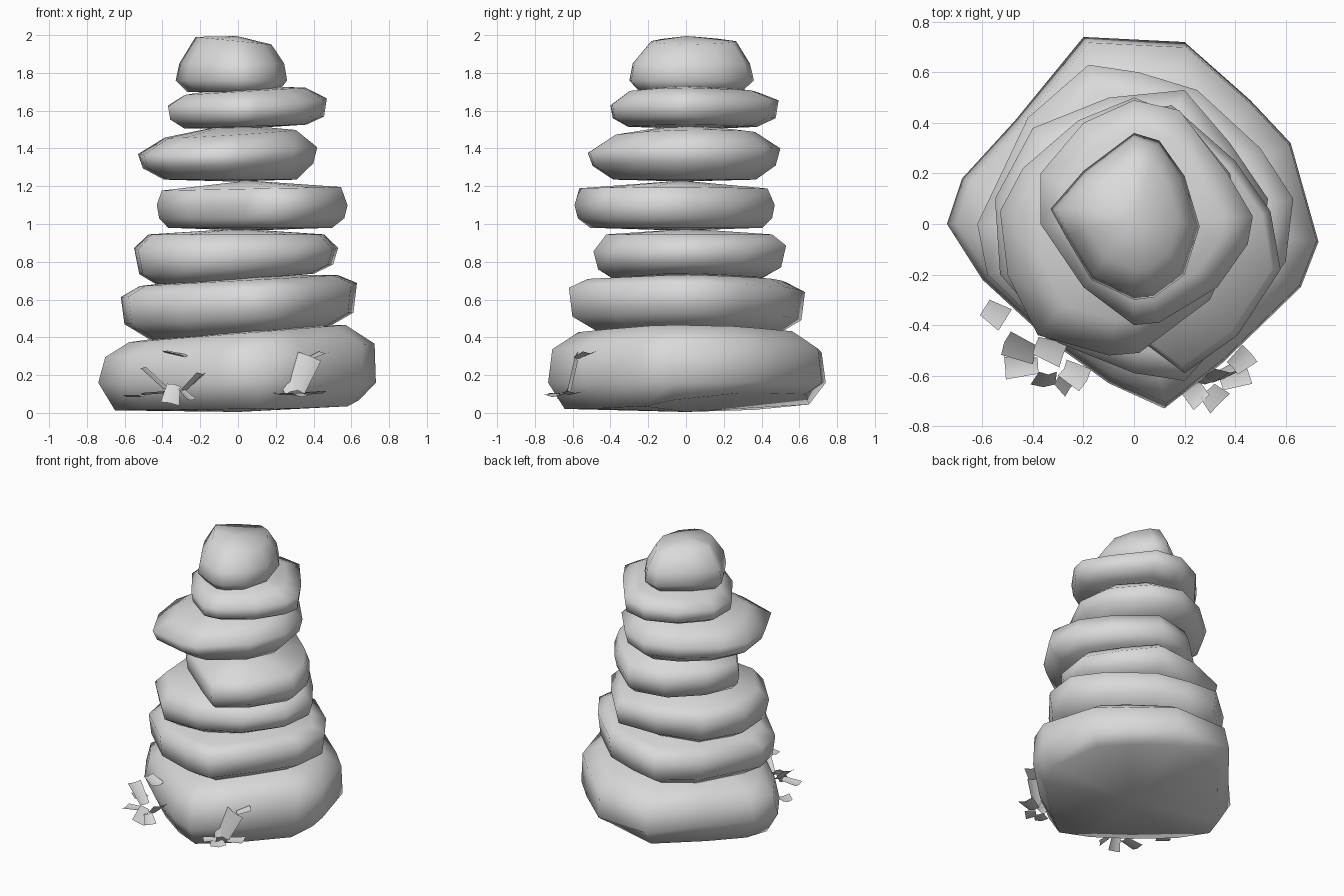
import bpy, bmesh, math
from mathutils import Vector

stone_mat = bpy.data.materials.new("stone grey")
stone_mat.diffuse_color = (0.7, 0.7, 0.7, 1)


def finish(name, bm, angle):
    mesh = bpy.data.meshes.new(name)
    bm.to_mesh(mesh)
    bm.free()
    mesh.materials.append(stone_mat)
    ob = bpy.data.objects.new(name, mesh)
    bpy.context.collection.objects.link(ob)
    bpy.ops.object.select_all(action='DESELECT')
    ob.select_set(True)
    bpy.context.view_layer.objects.active = ob
    bpy.ops.object.shade_smooth_by_angle(angle=math.radians(angle))


# A stone: one plan outline stacked in rings (scale, z, x tilt, y tilt, x shift, y shift),
# closed by low domes; rise lifts the back right of the underside
def stone(name, outline, rings, z_bottom, z_top, rise=0):
    bm = bmesh.new()
    loops = []
    for k, (s, z, tx, ty, dx, dy) in enumerate(rings):
        loop = []
        for x, y in outline:
            px, py = x * s + dx, y * s + dy
            lift = rise * max(0, px + py - .3) if k == 0 else 0
            loop.append(bm.verts.new((px, py, z + tx * px + ty * py + lift)))
        loops.append(loop)
    n = len(outline)
    cx = sum(p[0] for p in outline) / n * 0.5
    cy = sum(p[1] for p in outline) / n * 0.5
    for a, b in zip(loops, loops[1:]):
        for i in range(n):
            j = (i + 1) % n
            bm.faces.new((a[i], a[j], b[j], b[i]))
    for loop, z in ((loops[0], z_bottom), (loops[-1], z_top)):
        c = bm.verts.new((cx, cy, z))
        for i in range(n):
            bm.faces.new((loop[i], loop[(i + 1) % n], c))
    bmesh.ops.recalc_face_normals(bm, faces=bm.faces)
    finish(name, bm, 100)


stone("base_stone",
      [(-.74, 0), (-.6, -.22), (-.35, -.45), (-.1, -.63), (.12, -.73), (.35, -.55), (.66, -.25),
       (.73, -.07), (.62, .32), (.46, .49), (.2, .72), (-.2, .74), (-.47, .41), (-.68, .18)],
      [(.88, .02, .01, 0, 0, 0), (1, .16, 0, 0, 0, 0), (.97, .33, .05, 0, .015, 0),
       (.78, .42, .08, 0, 0, 0)], .005, .455, rise=.15)

stone("second_stone",
      [(-.62, 0), (-.42, .42), (-.18, .63), (.02, .6), (.25, .53), (.5, .3), (.63, .1),
       (.6, -.15), (.4, -.4), (.2, -.62), (0, -.59), (-.3, -.47), (-.58, -.2)],
      [(.74, .415, .07, 0, 0, 0), (.97, .5, .05, 0, 0, 0), (1, .65, .06, 0, 0, 0),
       (.84, .70, .055, 0, 0, 0)], .41, .735)

stone("third_stone",
      [(-.55, .1), (-.53, -.2), (-.3, -.46), (0, -.49), (.3, -.38), (.5, -.15), (.53, .1),
       (.38, .32), (.2, .53), (-.1, .5), (-.4, .38)],
      [(.76, .705, .08, 0, 0, 0), (.95, .76, .05, 0, 0, 0), (1, .87, 0, .03, 0, 0),
       (.86, .945, 0, 0, 0, 0)], .70, .975)

stone("fourth_stone",
      [(-.43, 0), (-.27, -.21), (.04, -.47), (.2, -.59), (.41, -.44), (.58, -.18), (.54, .05),
       (.4, .25), (.15, .47), (-.12, .42), (-.33, .22)],
      [(.86, .98, 0, 0, 0, 0), (.97, 1.03, 0, 0, 0, 0), (1, 1.1, 0, 0, 0, 0),
       (.94, 1.185, .02, 0, 0, -.01)], .965, 1.23)

stone("fifth_stone",
      [(-.53, .05), (-.5, -.2), (-.38, -.44), (-.1, -.52), (.02, -.51), (.3, -.3), (.42, -.05),
       (.38, .2), (.2, .42), (0, .5), (-.22, .41), (-.44, .22)],
      [(.74, 1.235, 0, 0, 0, 0), (.95, 1.31, .03, 0, 0, 0), (1, 1.39, .04, .02, 0, 0),
       (.73, 1.48, .06, .02, 0, 0)], 1.225, 1.53)

stone("sixth_stone",
      [(0, .49), (.18, .45), (.37, .2), (.47, .03), (.45, -.08), (.33, -.25), (.1, -.39),
       (0, -.4), (-.2, -.25), (-.37, 0), (-.37, .2), (-.2, .4)],
      [(.77, 1.515, .03, 0, 0, 0), (.97, 1.56, .02, 0, 0, 0), (1, 1.64, .05, .03, 0, 0),
       (.76, 1.70, .06, 0, 0, 0)], 1.505, 1.735)

stone("top_stone",
      [(0, .36), (.1, .33), (.2, .19), (.26, -.01), (.2, -.2), (.08, -.29), (0, -.3),
       (-.17, -.22), (-.27, -.05), (-.33, .06), (-.2, .21)],
      [(.82, 1.7, 0, 0, 0, 0), (1, 1.76, 0, 0, 0, 0), (.94, 1.85, 0, 0, 0, 0),
       (.68, 1.968, -.1, 0, 0, .02)], 1.69, 1.995)


# A leaf: folded blade, narrower at the base than at the tip
def leaf(bm, base, tip, width):
    base, tip = Vector(base), Vector(tip)
    d = (tip - base).normalized()
    ref = Vector((0, 0, 1)) if abs(d.z) < .75 else Vector((0, 1, 0))
    side = d.cross(ref).normalized()
    fold = side.cross(d) * width * .06
    b = [bm.verts.new(base + side * width * k + f) for k, f in
         ((-.36, fold), (0, -fold), (.36, fold))]
    t = [bm.verts.new(tip + side * width * k + f) for k, f in
         ((-.5, fold), (0, -fold), (.5, fold))]
    for i in range(2):
        bm.faces.new((b[i], b[i + 1], t[i + 1], t[i]))


def tuft(name, leaves):
    bm = bmesh.new()
    for base, tip, width in leaves:
        leaf(bm, base, tip, width)
    finish(name, bm, 60)


# Leaf tufts at the front foot of the base stone
tuft("left_leaves", [
    ((-.39, -.52, .13), (-.51, -.47, .24), .10),
    ((-.28, -.57, .12), (-.19, -.62, .21), .10),
    ((-.34, -.59, .15), (-.36, -.64, .05), .10),
    ((-.39, -.48, .325), (-.28, -.52, .30), .10),
    ((-.38, -.56, .11), (-.51, -.57, .10), .09),
    ((-.30, -.61, .12), (-.25, -.65, .07), .08),
    ((-.59, -.33, .09), (-.51, -.38, .09), .10),
])
tuft("right_leaves", [
    ((.31, -.62, .12), (.38, -.58, .30), .13),
    ((.28, -.63, .11), (.25, -.59, .20), .09),
    ((.34, -.62, .10), (.45, -.58, .11), .11),
    ((.29, -.66, .10), (.34, -.71, .09), .11),
    ((.28, -.65, .10), (.21, -.70, .10), .09),
    ((.39, -.57, .29), (.46, -.51, .32), .09),
])
